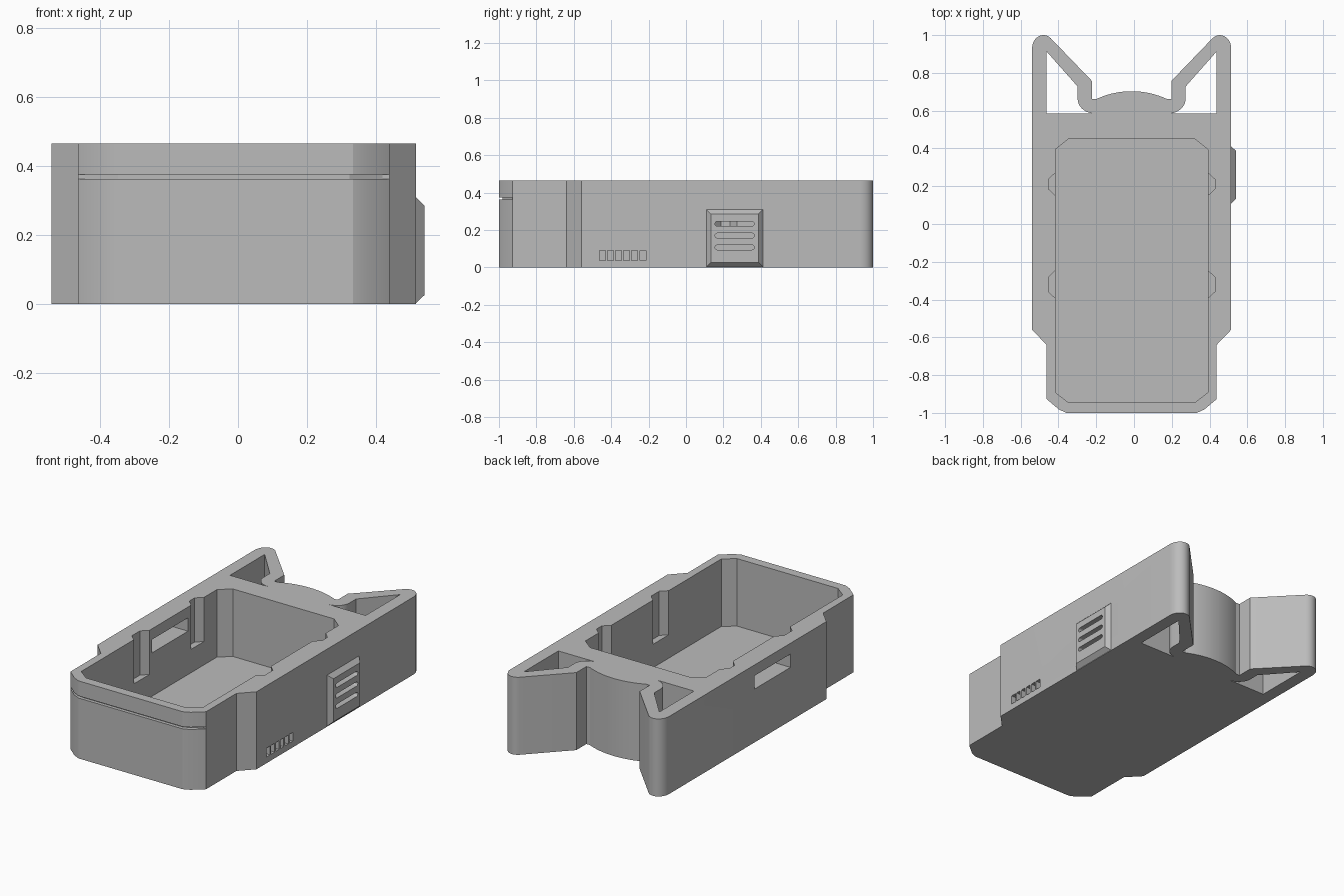
import bpy
import bmesh
from math import sin, cos, pi, radians

if "Cube" in bpy.data.objects:
    bpy.data.objects.remove(bpy.data.objects["Cube"])

CX = -0.0125      # centre line of the case
H = 0.465         # case height
FLOOR = 0.06      # cavity floor
SIDE = 0.527      # half width

grey = bpy.data.materials.new("plain grey")
grey.diffuse_color = (0.5, 0.5, 0.5, 1)
grey.use_nodes = True
grey.node_tree.nodes["Principled BSDF"].inputs["Base Color"].default_value = (0.5, 0.5, 0.5, 1)


def prism(name, pts, lo, hi, axis="z", inset=0.0):
    """Extrude a profile along z (points x, y) or along x (points y, z)."""
    n = len(pts)
    cu = sum(p[0] for p in pts) / n
    cv = sum(p[1] for p in pts) / n
    bm = bmesh.new()

    def ring(level, shrink):
        out = []
        for u, v in pts:
            u -= shrink * (1 if u > cu else -1)
            v -= shrink * (1 if v > cv else -1)
            out.append(bm.verts.new((u, v, level) if axis == "z" else (level, u, v)))
        return out

    a, b = ring(lo, 0), ring(hi, inset)
    bm.faces.new(a)
    bm.faces.new(b)
    for i in range(n):
        j = (i + 1) % n
        bm.faces.new((a[i], a[j], b[j], b[i]))
    bmesh.ops.recalc_face_normals(bm, faces=bm.faces)
    mesh = bpy.data.meshes.new(name)
    bm.to_mesh(mesh)
    bm.free()
    mesh.materials.append(grey)
    ob = bpy.data.objects.new(name, mesh)
    bpy.context.collection.objects.link(ob)
    return ob


def cut(target, cutters):
    """Subtract the cutters from the target."""
    bpy.context.view_layer.objects.active = target
    for c in cutters:
        c.hide_render = True
        mod = target.modifiers.new("cut", "BOOLEAN")
        mod.operation = "DIFFERENCE"
        mod.solver = "EXACT"
        mod.object = c
        bpy.ops.object.modifier_apply(modifier=mod.name)


def side(pts, s=1):
    return [(CX + s * x, y) for x, y in pts]


def both(pts):
    """Close a right-hand half profile with its mirror image."""
    return side(pts) + side(reversed(pts), -1)


def box(u0, u1, v0, v1):
    return [(u0, v0), (u1, v0), (u1, v1), (u0, v1)]


def arc(cx, cy, rx, ry, a0, a1, n):
    steps = [radians(a0 + (a1 - a0) * i / n) for i in range(n + 1)]
    return [(cx + rx * cos(t), cy + ry * sin(t)) for t in steps]


def stadium(u0, u1, v0, v1):
    r, v = (v1 - v0) / 2, (v0 + v1) / 2
    return arc(u1 - r, v, r, r, -90, 90, 8) + arc(u0 + r, v, r, r, 90, 270, 8)


# Case outline: chamfered nose, shoulder, round arm tip, spring arm, domed back
half = [(0.345, -1), (0.385, -0.982), (0.45, -0.927), (0.45, -0.64), (SIDE, -0.56)]
half += arc(0.467, 0.93, 0.06, 0.07, 0, 130, 12)
half += [(0.21, 0.757), (0.21, 0.662), (0.186, 0.662)]
R = (0.186 ** 2 + 0.041 ** 2) / (2 * 0.041)
half += [(x, 0.703 - R + (R * R - x * x) ** 0.5)
         for x in [0.186 * k / 10 for k in range(9, 0, -1)]]
case = prism("case", both(half), 0, H)

# Battery-style well with chamfered corners
well = [(0.335, -0.945), (0.403, -0.892), (0.403, 0.395), (0.335, 0.45)]
cutters = [prism("well_cutter", both(well), FLOOR, 1)]

for s in (1, -1):
    # Triangular openings behind the spring arms
    opening = [(0.45, 0.585), (0.45, 0.913), (0.286, 0.728)]
    opening += arc(0.196, 0.664, 0.09, 0.079, 0, -90, 10)
    cutters.append(prism("arm_opening_cutter", side(opening, s), -1, 1))
    # Tapered grooves in the well walls
    for y0, y1 in ((0.15, 0.272), (-0.394, -0.246)):
        groove = [(0.39, y0), (0.403, y0), (0.441, y0 + 0.036),
                  (0.441, y1 - 0.036), (0.403, y1), (0.39, y1)]
        cutters.append(prism("groove_cutter", side(groove, s), 0.2, 1))

# Window in the right-hand wall
cutters.append(prism("window_cutter", box(-0.22, 0.12, 0.32, 0.4), -0.7, -0.38, "x"))

# Thin seam round the nose
seam = [(0.7, -1.1), (0.7, -0.927), (0.43, -0.927), (0.335, -0.98)]
cutters.append(prism("seam_cutter", both(seam), 0.362, 0.375))

# Row of small indicator pockets
wall = CX + SIDE
for i in range(6):
    y = -0.463 + 0.0432 * i
    cutters.append(prism("pocket_cutter", box(y, y + 0.032, 0.037, 0.09),
                         wall - 0.03, wall + 0.05, "x"))

# Raised speaker plate
plate = prism("speaker_plate", box(0.108, 0.412, 0.002, 0.31), wall - 0.001, 0.54, "x", 0.025)

# Three speaker slots, through plate and wall
slots = [prism("speaker_slot_cutter", stadium(0.155, 0.365, z, z + 0.026), 0.34, 0.6, "x")
         for z in (0.094, 0.157, 0.22)]
cut(case, cutters + slots)
cut(plate, slots)
for c in cutters + slots:
    bpy.data.objects.remove(c)

# Smooth the curved walls, keep the corners sharp
for ob in (case, plate):
    bpy.ops.object.select_all(action="DESELECT")
    ob.select_set(True)
    bpy.context.view_layer.objects.active = ob
    bpy.ops.object.shade_smooth_by_angle(angle=radians(20))
